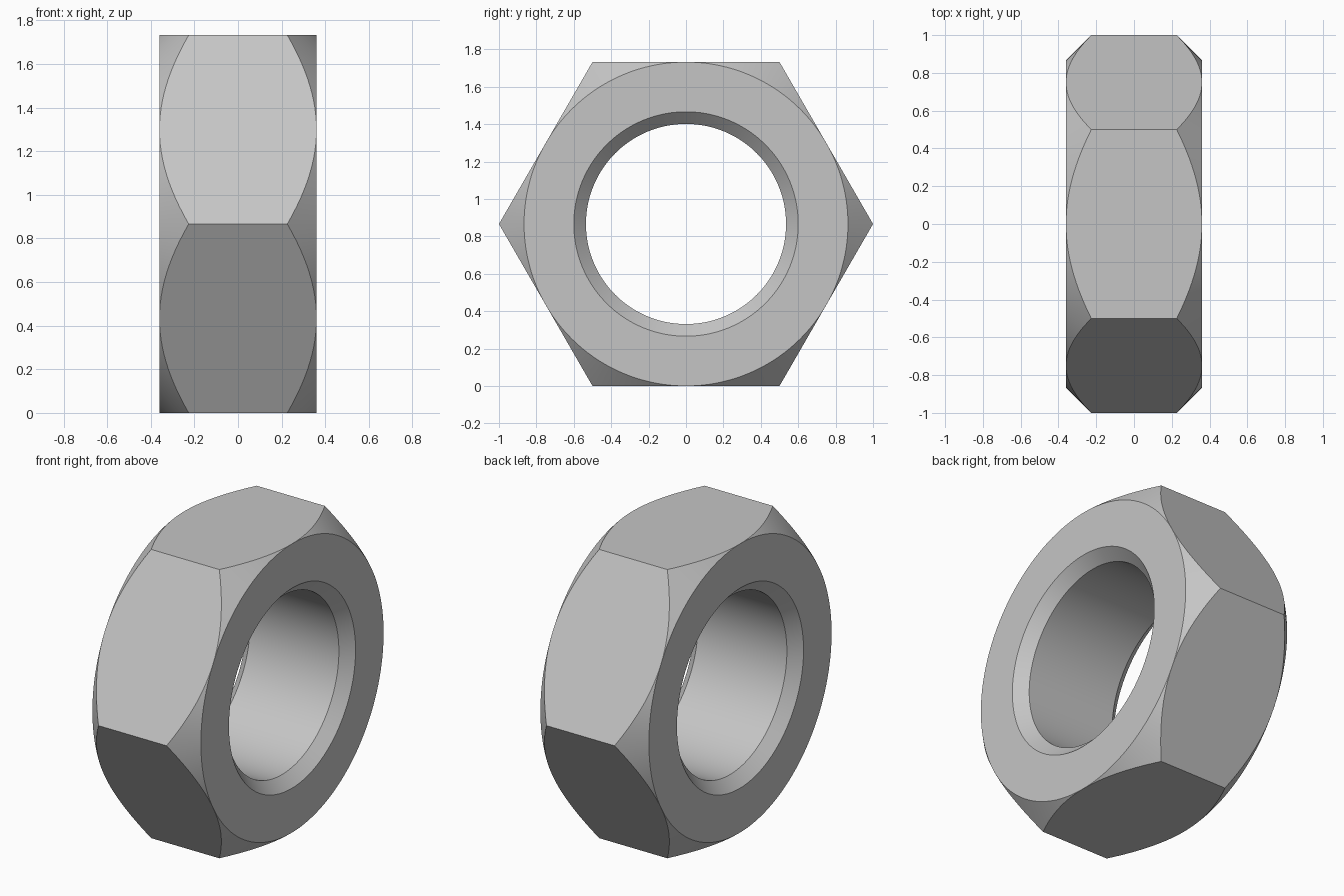
import bpy, bmesh
from math import cos, sin, pi

cube = bpy.data.objects.get("Cube")
if cube:
    bpy.data.objects.remove(cube)

FLAT = cos(pi / 6)      # centre to flat side; corners lie at radius 1
HALF = 0.36             # half thickness along x
BORE, RIM = 0.535, 0.6  # hole radius and its chamfered mouth
SEG = 144               # divisible by 12, so corners and flat centres are exact

steel = bpy.data.materials.new("steel_grey")
steel.use_nodes = True
grey = (0.56, 0.56, 0.56, 1)
steel.diffuse_color = grey
steel.node_tree.nodes["Principled BSDF"].inputs["Base Color"].default_value = grey


def section(angle):
    """Closed cross-section of the nut at one angle, as (x, radius) pairs."""
    offset = angle % (pi / 3) - pi / 6
    hexagon = FLAT / cos(offset)
    corner_x = HALF - (hexagon - FLAT)
    bore_x = HALF - (RIM - BORE)
    side = [(bore_x, BORE), (HALF, RIM), (HALF, FLAT), (corner_x, hexagon)]
    return side + [(-x, r) for x, r in reversed(side)]


# Sweep the section round the x axis
bm = bmesh.new()
rings = []
for i in range(SEG):
    a = 2 * pi * i / SEG
    rings.append([bm.verts.new((x, r * cos(a), r * sin(a) + FLAT))
                  for x, r in section(a)])
for i, ring in enumerate(rings):
    following = rings[(i + 1) % SEG]
    for j in range(len(ring)):
        k = (j + 1) % len(ring)
        bm.faces.new((ring[j], ring[k], following[k], following[j]))

# Merge where the corner chamfer vanishes at the middle of each flat
bmesh.ops.remove_doubles(bm, verts=bm.verts, dist=1e-5)
bmesh.ops.recalc_face_normals(bm, faces=bm.faces)
mesh = bpy.data.meshes.new("hex_nut")
bm.to_mesh(mesh)
bm.free()
mesh.materials.append(steel)

nut = bpy.data.objects.new("hex_nut", mesh)
bpy.context.collection.objects.link(nut)
bpy.ops.object.select_all(action="DESELECT")
nut.select_set(True)
bpy.context.view_layer.objects.active = nut
bpy.ops.object.shade_smooth_by_angle(angle=pi / 7)
